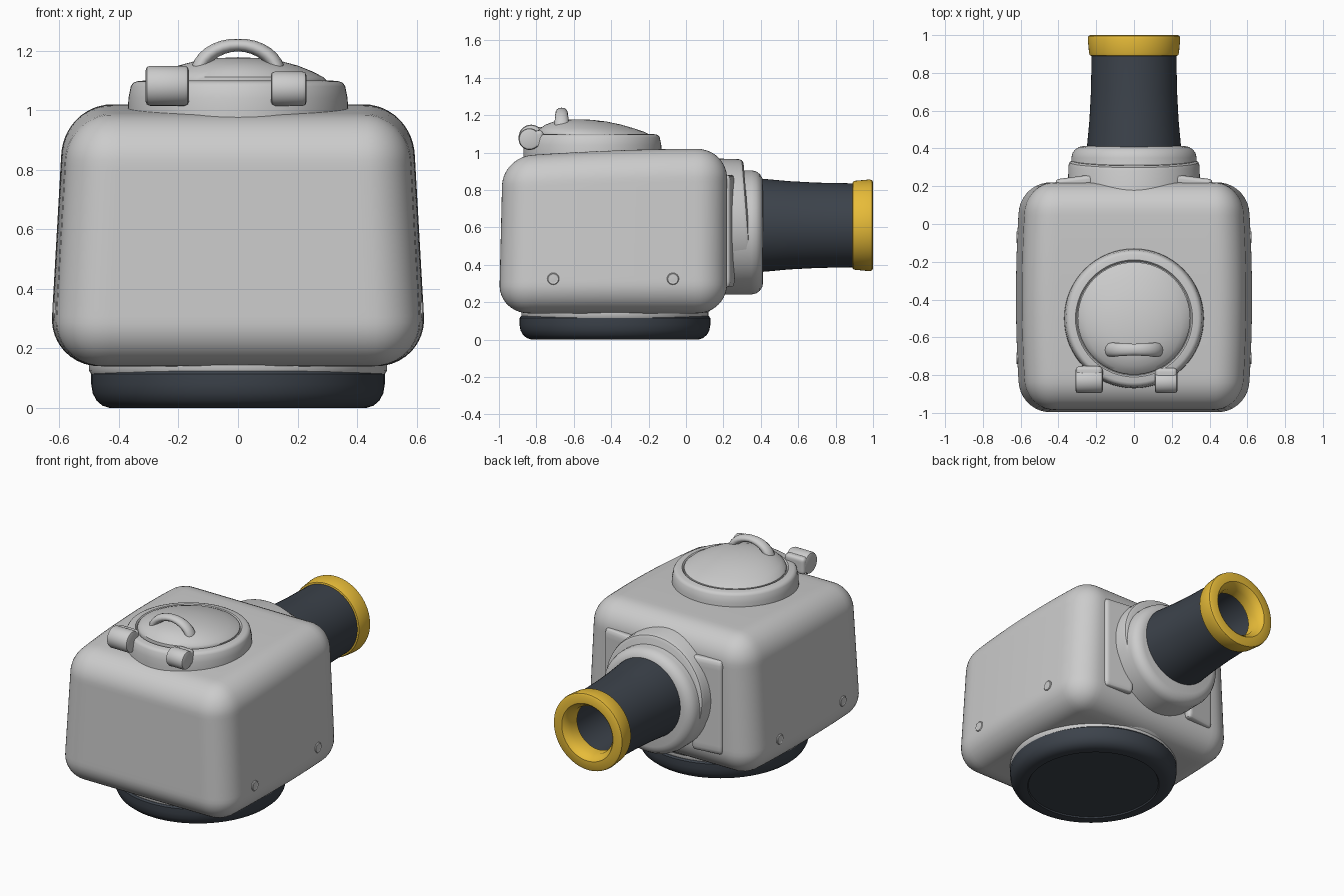
import bpy, bmesh, math
from mathutils import Vector, Matrix

if "Cube" in bpy.data.objects:
    bpy.data.objects.remove(bpy.data.objects["Cube"])


def material(name, color):
    m = bpy.data.materials.new(name)
    m.diffuse_color = (*color, 1)
    m.use_nodes = True
    m.node_tree.nodes["Principled BSDF"].inputs["Base Color"].default_value = m.diffuse_color
    return m


dark = material("dark_rubber", (0.045, 0.055, 0.07))
yellow = material("yellow", (0.8, 0.5, 0.04))


def finish(name, bm, mat=None, angle=35):
    bmesh.ops.remove_doubles(bm, verts=bm.verts, dist=1e-5)
    bmesh.ops.recalc_face_normals(bm, faces=bm.faces)
    me = bpy.data.meshes.new(name)
    bm.to_mesh(me)
    bm.free()
    ob = bpy.data.objects.new(name, me)
    bpy.context.collection.objects.link(ob)
    if mat:
        me.materials.append(mat)
    bpy.ops.object.select_all(action='DESELECT')
    ob.select_set(True)
    bpy.context.view_layer.objects.active = ob
    bpy.ops.object.shade_smooth_by_angle(angle=math.radians(angle))
    return ob


def lathe(name, profile, axis, center, mat=None, n=64, deform=None):
    """Revolve (radius, height) points around the given axis."""
    bm = bmesh.new()
    c = Vector(center)
    rings = []
    for r, h in profile:
        ring = []
        for i in range(n):
            a = 2 * math.pi * i / n
            u, v = r * math.cos(a), r * math.sin(a)
            p = {'X': (h, u, v), 'Y': (u, h, v), 'Z': (u, v, h)}[axis]
            ring.append(bm.verts.new(c + Vector(p)))
        rings.append(ring)
    for a, b in zip(rings, rings[1:]):
        for i in range(n):
            j = (i + 1) % n
            bm.faces.new((a[i], a[j], b[j], b[i]))
    if deform:
        for v in bm.verts:
            v.co = deform(v.co)
    return finish(name, bm, mat)


def rounded_box(name, center, size, radius, cuts=12, matrix=None, deform=None):
    bm = bmesh.new()
    bmesh.ops.create_cube(bm, size=2)
    bmesh.ops.subdivide_edges(bm, edges=bm.edges, cuts=cuts, use_grid_fill=True)
    half = Vector(size) / 2
    for v in bm.verts:
        p = Vector([a * h for a, h in zip(v.co, half)])
        q = Vector([max(-(h - radius), min(h - radius, a)) for a, h in zip(p, half)])
        d = p - q
        p = q + d.normalized() * radius if d.length > 1e-6 else p
        if matrix:
            p = matrix @ p
        p += Vector(center)
        v.co = deform(p) if deform else p
    return finish(name, bm)


# Body: rounded box, tapered upward, bulging sides, top sloping to the front
def side_scale(y, z):
    return (1 - 0.09 * max(0, z - 0.3)) * (1 - 0.04 * ((y + 0.39) / 0.61) ** 2)


def shape_body(p):
    t = (p.z - 0.14) / 0.88
    f = max(0, (0.1 - p.y) / 1.1)
    return Vector((p.x * side_scale(p.y, p.z),
                   p.y + 0.02 * t * f,
                   p.z - 0.045 * t * f * f))


rounded_box("body", (0, -0.39, 0.58), (1.25, 1.22, 0.88), 0.16, cuts=34, deform=shape_body)

# Base: collar under the body and rubber foot with a shallow recess
lathe("base_collar", [(0, 0.11), (0.49, 0.11), (0.5, 0.125), (0.5, 0.145), (0.52, 0.165), (0.52, 0.22), (0, 0.22)],
      'Z', (0, -0.38, 0))
lathe("rubber_foot", [(0, 0.008), (0.385, 0.008), (0.39, 0), (0.43, 0), (0.455, 0.008), (0.475, 0.025),
                      (0.488, 0.05), (0.493, 0.08), (0.493, 0.115), (0.485, 0.125), (0, 0.125)],
      'Z', (0, -0.38, 0), dark, deform=lambda p: Vector((p.x, -0.38 + (p.y + 0.38) * 1.035, p.z)))

# Hatch: ring, domed lid with its peak toward the front
lathe("hatch_ring", [(0, 0.92), (0.37, 0.92), (0.37, 1.0), (0.368, 1.04), (0.36, 1.08), (0.352, 1.092),
                     (0.34, 1.097), (0.31, 1.1), (0.302, 1.09), (0, 1.09)], 'Z', (0, -0.5, 0))


def shift_peak(p):
    return Vector((p.x, p.y - max(0, p.z - 1.1), p.z))


lathe("hatch_lid", [(0.298, 1.07), (0.298, 1.1), (0.285, 1.112), (0.25, 1.13), (0.2, 1.15), (0.14, 1.166),
                    (0.07, 1.175), (0, 1.178)], 'Z', (0, -0.5, 0), deform=shift_peak)

# Lid handle: arched bar, thicker at its feet
curve = bpy.data.curves.new("lid_handle", 'CURVE')
curve.dimensions = '3D'
curve.bevel_depth = 0.021
curve.bevel_resolution = 4
curve.use_fill_caps = True
spline = curve.splines.new('POLY')
spline.points.add(16)
for i, pt in enumerate(spline.points):
    a = math.pi * i / 16
    pt.co = (-0.135 * math.cos(a), 0, 1.115 + 0.104 * math.sin(a), 1)
    pt.radius = 1 + 0.25 * abs(math.cos(a))
handle = bpy.data.objects.new("lid_handle", curve)
bpy.context.collection.objects.link(handle)
handle.location.y = -0.665
handle.scale.y = 1.45
bpy.ops.object.select_all(action='DESELECT')
handle.select_set(True)
bpy.context.view_layer.objects.active = handle
bpy.ops.object.convert(target='MESH')
bpy.ops.object.shade_smooth_by_angle(angle=math.radians(40))

# Hinge lugs: a larger one and a smaller one
for name, x0, x1, r, z in (("large_hinge", -0.31, -0.165, 0.067, 1.082),
                           ("small_hinge", 0.11, 0.23, 0.058, 1.072)):
    w = x1 - x0
    y = -0.895 + r
    lathe(name, [(0, 0), (r - 0.014, 0), (r - 0.004, 0.004), (r, 0.014), (r, w - 0.014),
                 (r - 0.004, w - 0.004), (r - 0.014, w), (0, w)], 'X', (x0, y, z), n=32)
    rounded_box(name + "_mount", ((x0 + x1) / 2, y + 0.035, z), (w - 0.004, 0.08, 1.6 * r), 0.02)

# Side rivets: raised rim around a low button
for s in (-1, 1):
    for y in (-0.71, -0.07):
        x = 0.625 * side_scale(y, 0.325)
        lathe("side_rivet", [(0.032, -s * 0.03), (0.032, s * 0.002), (0.028, s * 0.006), (0.023, s * 0.003),
                             (0.02, s * 0.003), (0, s * 0.006)], 'X', (s * x, y, 0.325), n=24)

# Back pads either side of the neck
for s in (-1, 1):
    rounded_box("back_pad", (s * 0.315, 0.222, 0.58), (0.2, 0.055, 0.6), 0.022,
                cuts=20, matrix=Matrix.Rotation(-s * 0.13, 3, 'Z'))

# Neck: main drum with a slanted outer hood
lathe("neck", [(0, 0.05), (0.332, 0.05), (0.332, 0.35), (0.326, 0.375), (0.312, 0.395), (0.29, 0.408),
               (0.27, 0.412), (0, 0.412)], 'Y', (0, 0, 0.573))
lathe("neck_hood", [(0, 0.1), (0.352, 0.1), (0.347, 0.31), (0.341, 0.326), (0.325, 0.334), (0, 0.334)],
      'Y', (0, 0, 0.618), deform=lambda p: Vector((p.x, p.y - 0.08 * (p.z - 0.618), p.z)))

# Barrel: hollow tapered tube with a yellow muzzle ring
lathe("barrel", [(0.25, 0.38), (0.248, 0.42), (0.236, 0.55), (0.228, 0.7), (0.224, 0.91), (0.165, 0.91),
                 (0.165, 0.45), (0, 0.45)], 'Y', (0, 0, 0.611), dark)
lathe("muzzle_ring", [(0.225, 0.89), (0.234, 0.893), (0.238, 0.905), (0.245, 0.98), (0.242, 0.994), (0.232, 1.0),
                      (0.182, 1.0), (0.174, 0.994), (0.15, 0.955), (0.15, 0.89), (0.225, 0.89)],
      'Y', (0, 0, 0.611), yellow)
